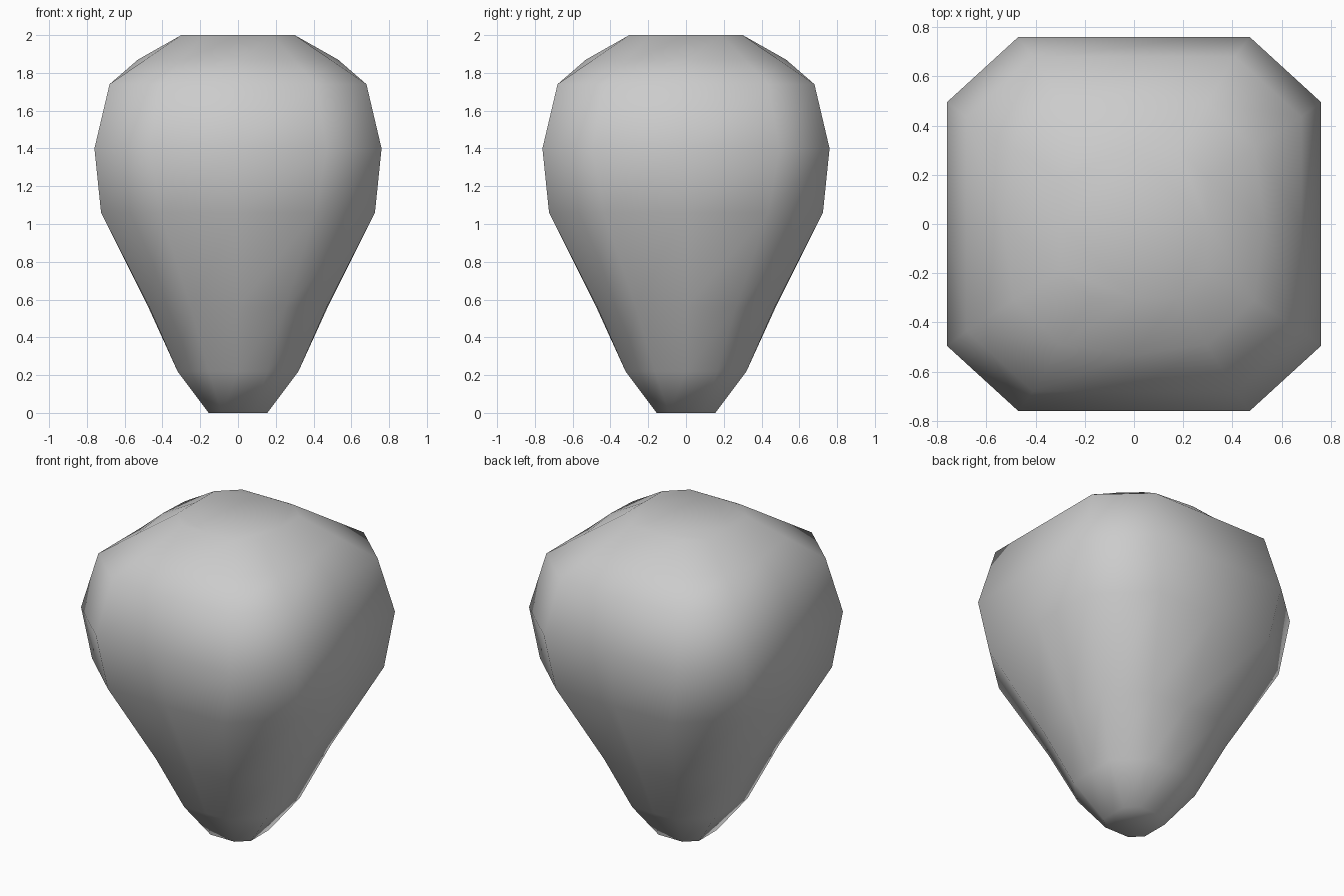
import bpy, bmesh

if "Cube" in bpy.data.objects:
    bpy.data.objects.remove(bpy.data.objects["Cube"])

# Rings from bottom to top: z, mid-side radius, flat-side radius,
# half width of the x sides, half width of the y sides
RINGS = [
    (0.00, 0.155, 0.155, 0.09, 0.085),
    (0.22, 0.32, 0.32, 0.165, 0.155),
    (0.56, 0.475, 0.47, 0.265, 0.25),
    (1.06, 0.725, 0.725, 0.435, 0.41),
    (1.40, 0.76, 0.76, 0.495, 0.47),
    (1.74, 0.68, 0.68, 0.435, 0.41),
    (1.87, 0.53, 0.49, 0.31, 0.295),
    (2.00, 0.30, 0.30, 0.19, 0.18),
]


def ring_points(z, m, r, a, b):
    # Half of the chamfered square, then its half-turn copy
    half = [(r, -a), (m, 0), (r, a), (b, r), (0, m), (-b, r)]
    return [(x, y, z) for x, y in half] + [(-x, -y, z) for x, y in half]


# Tapered rounded body
bm = bmesh.new()
loops = [[bm.verts.new(p) for p in ring_points(*ring)] for ring in RINGS]
n = len(loops[0])
for low, high in zip(loops, loops[1:]):
    for i in range(n):
        j = (i + 1) % n
        bm.faces.new((low[i], low[j], high[j], high[i]))

# Flat bottom and top
bm.faces.new(loops[0][::-1])
bm.faces.new(loops[-1])
bmesh.ops.recalc_face_normals(bm, faces=bm.faces[:])
for f in bm.faces:
    f.smooth = True

mesh = bpy.data.meshes.new("tapered_body")
bm.to_mesh(mesh)
bm.free()
body = bpy.data.objects.new("tapered_body", mesh)
bpy.context.collection.objects.link(body)
